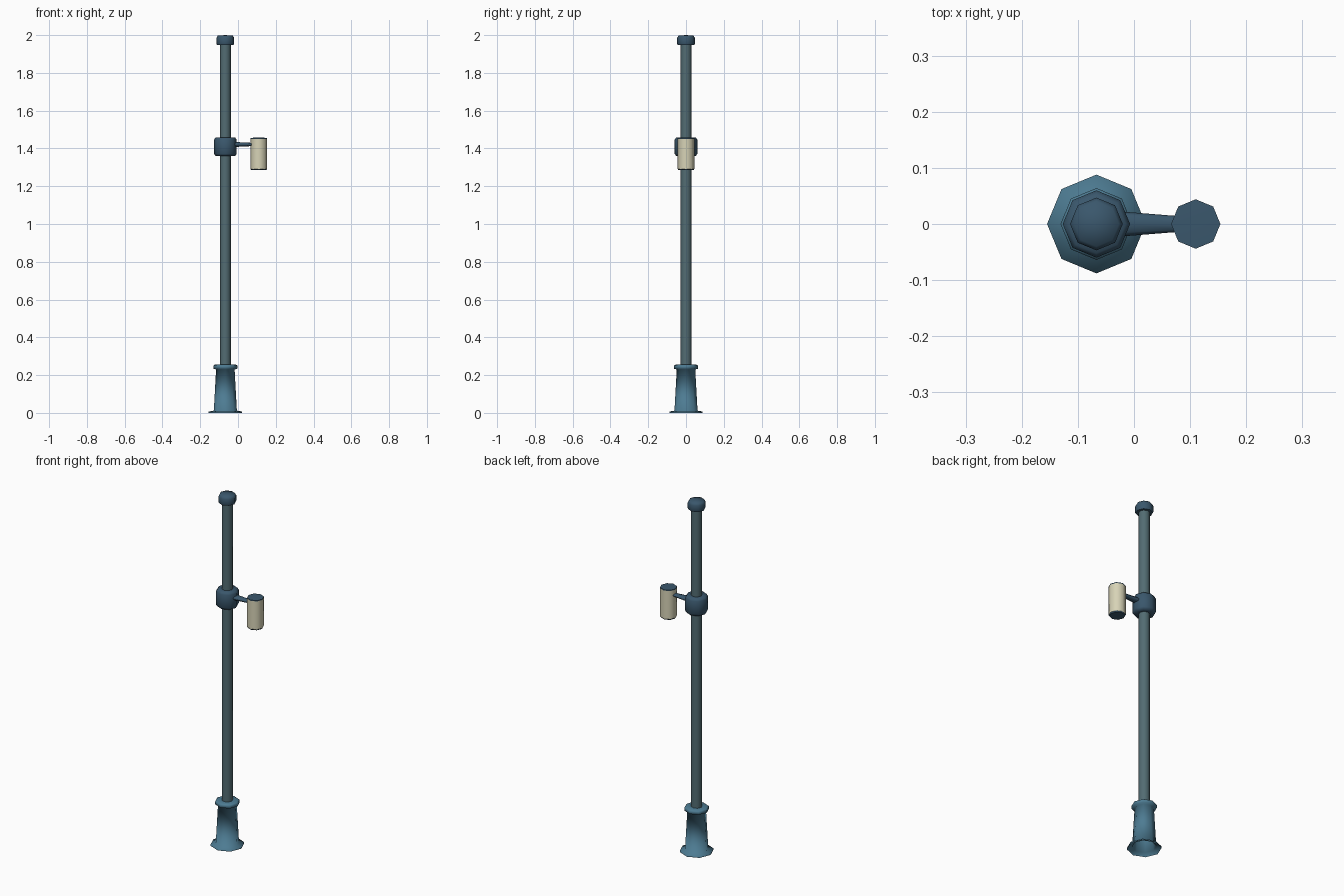
import bpy, bmesh, math
from mathutils import Vector

if "Cube" in bpy.data.objects:
    bpy.data.objects.remove(bpy.data.objects["Cube"])


def material(name, rgb):
    m = bpy.data.materials.new(name)
    m.diffuse_color = (*rgb, 1)
    m.use_nodes = True
    m.node_tree.nodes["Principled BSDF"].inputs["Base Color"].default_value = m.diffuse_color
    return m


TEAL = material("teal paint", (0.075, 0.20, 0.29))
NAVY = material("dark blue paint", (0.042, 0.095, 0.15))
GREY = material("grey green pole paint", (0.085, 0.15, 0.17))
CREAM = material("cream glass", (0.68, 0.65, 0.47))
POLE_X, LAMP_X = -0.067, 0.11


def lathe(name, profile, x, mat, angle=50, sides=8):
    """Turn (radius, z) points into a ring-based shell; radius 0 closes it."""
    bm = bmesh.new()
    rings = []
    for r, z in profile:
        n = sides if r > 0 else 1
        rings.append([bm.verts.new((r * math.cos(math.tau * i / sides),
                                    r * math.sin(math.tau * i / sides), z)) for i in range(n)])
    for a, b in zip(rings, rings[1:]):
        for i in range(sides):
            j = (i + 1) % sides
            loop = [a[i % len(a)], a[j % len(a)], b[j % len(b)], b[i % len(b)]]
            bm.faces.new(list(dict.fromkeys(loop)))
    bmesh.ops.recalc_face_normals(bm, faces=bm.faces)
    me = bpy.data.meshes.new(name)
    bm.to_mesh(me)
    bm.free()
    me.materials.append(mat)
    ob = bpy.data.objects.new(name, me)
    ob.location.x = x
    bpy.context.collection.objects.link(ob)
    bpy.context.view_layer.objects.active = ob
    bpy.ops.object.select_all(action='DESELECT')
    ob.select_set(True)
    bpy.ops.object.shade_smooth_by_angle(angle=math.radians(angle))
    return ob


# Flared hollow foot with rounded moulding on top
lathe("base", [(0.088, 0), (0.088, 0.007), (0.061, 0.012), (0.049, 0.23),
               (0.064, 0.234), (0.064, 0.25), (0.056, 0.255), (0.026, 0.255)],
      POLE_X, TEAL, 100)

# Long pole
lathe("pole", [(0.029, 0.24), (0.029, 1.97)], POLE_X, GREY)

# Collar holding the arm
lathe("collar", [(0.028, 1.36), (0.052, 1.36), (0.060, 1.372), (0.060, 1.446),
                 (0.052, 1.458), (0.028, 1.458)], POLE_X, NAVY, 60)

# Cap at the pole top
lathe("pole_cap", [(0, 1.948), (0.044, 1.948), (0.047, 1.955), (0.047, 1.985),
                   (0.040, 1.997), (0, 2.0)], POLE_X, NAVY, 60)

# Tapered flattened arm, turned to run along x
arm = lathe("arm", [(0.022, 0), (0.014, 0.10), (0, 0.10)], -0.02, NAVY, 60)
arm.location.z = 1.421
arm.rotation_euler.y = math.pi / 2
arm.scale = (0.6, 1, 1)

# Lamp with thin end caps
lathe("lamp_glass", [(0.044, 1.291), (0.044, 1.451)], LAMP_X, CREAM)
lathe("lamp_top", [(0.044, 1.451), (0.044, 1.456), (0, 1.458)], LAMP_X, NAVY)
lathe("lamp_bottom", [(0, 1.285), (0.040, 1.285), (0.044, 1.291)], LAMP_X, NAVY)
